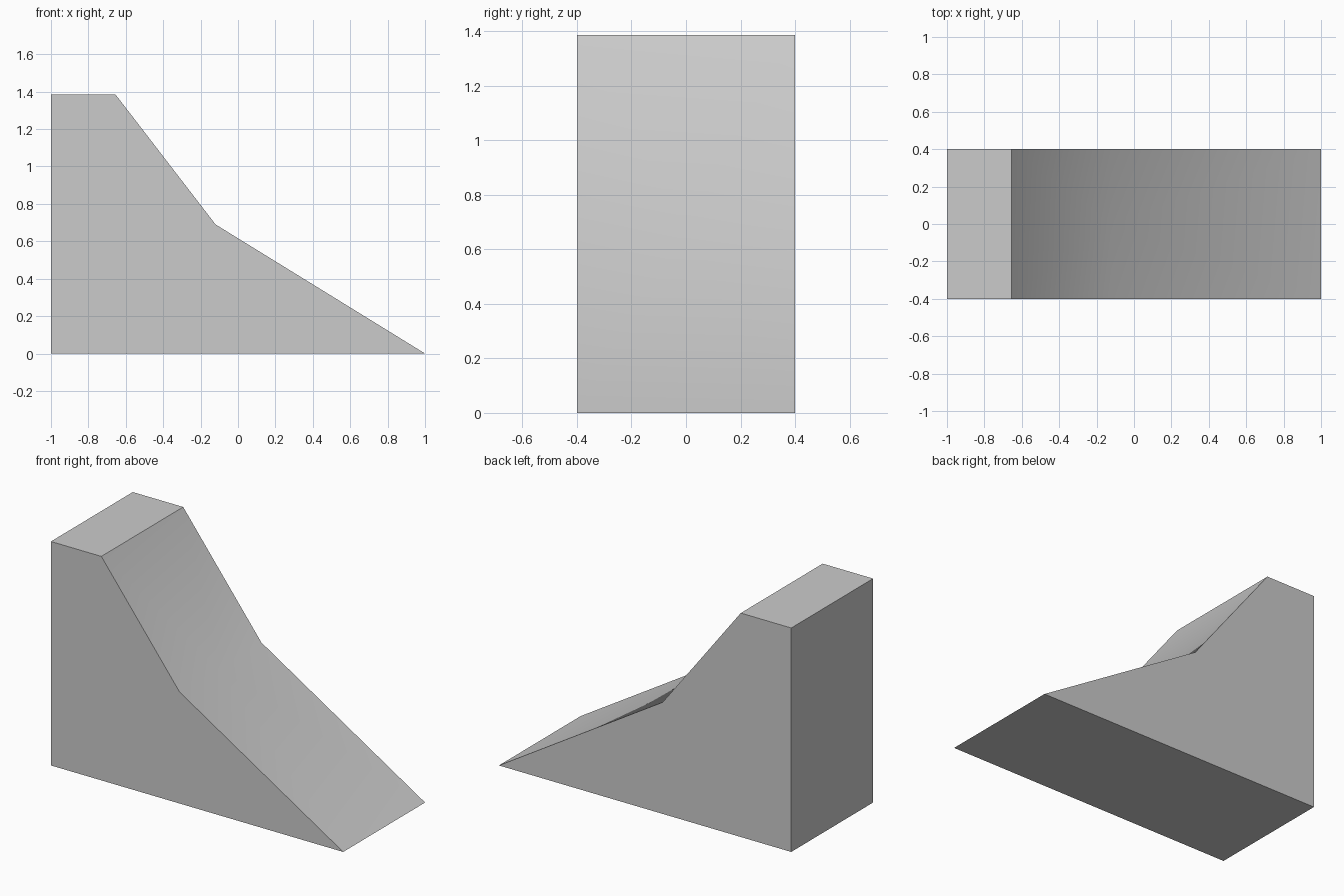
import bpy
import bmesh

cube = bpy.data.objects.get("Cube")
if cube:
    bpy.data.objects.remove(cube, do_unlink=True)

# Single plain grey
grey = bpy.data.materials.new("light_grey")
grey.use_nodes = True
colour = (0.6, 0.6, 0.6, 1)
grey.diffuse_color = colour
grey.node_tree.nodes["Principled BSDF"].inputs["Base Color"].default_value = colour

# Side profile, counter-clockwise from the back foot of the block
HALF_WIDTH = 0.4
PROFILE = [(-1, 0), (1, 0), (-0.12, 0.69), (-0.655, 1.385), (-1, 1.385)]

bm = bmesh.new()
near, far = [[bm.verts.new((x, y, z)) for x, z in PROFILE]
             for y in (-HALF_WIDTH, HALF_WIDTH)]

# Flat sides, then base, top and upright back
bm.faces.new(near)
bm.faces.new(far[::-1])
for i in (0, 3, 4):
    j = (i + 1) % len(PROFILE)
    bm.faces.new((near[i], far[i], far[j], near[j]))

# Two-pitch slide, fanned round a slightly sunken middle point
middle = bm.verts.new((-0.125, 0, 0.675))
rim = near[1:4] + far[3:0:-1]
for a, b in zip(rim, rim[1:] + rim[:1]):
    bm.faces.new((a, b, middle))

bmesh.ops.recalc_face_normals(bm, faces=bm.faces)
mesh = bpy.data.meshes.new("ramp")
bm.to_mesh(mesh)
bm.free()
mesh.materials.append(grey)

ramp = bpy.data.objects.new("ramp", mesh)
bpy.context.collection.objects.link(ramp)

# Soft bend on the slide, crisp edges elsewhere
bpy.ops.object.select_all(action="DESELECT")
ramp.select_set(True)
bpy.context.view_layer.objects.active = ramp
bpy.ops.object.shade_smooth_by_angle(angle=0.6)
